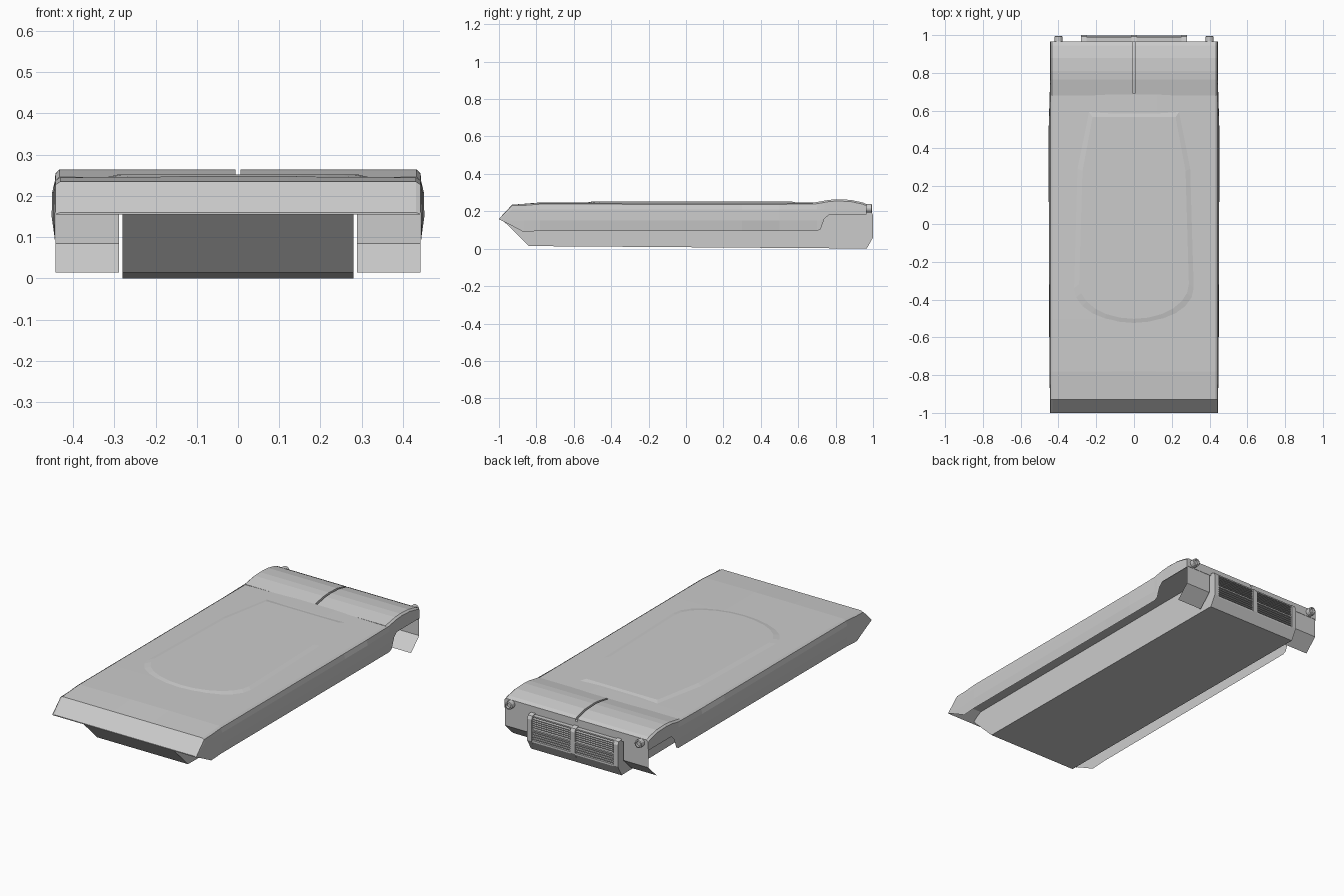
import bpy, bmesh, math

W = 0.443  # half width of the hull


def finish(name, bm):
    bmesh.ops.recalc_face_normals(bm, faces=bm.faces[:])
    me = bpy.data.meshes.new(name)
    bm.to_mesh(me)
    bm.free()
    ob = bpy.data.objects.new(name, me)
    bpy.context.collection.objects.link(ob)
    return ob


def loft(name, rings, closed=True, caps=True):
    bm = bmesh.new()
    vs = [[bm.verts.new(p) for p in r] for r in rings]
    n = len(rings[0])
    for a, b in zip(vs, vs[1:]):
        for i in range(n if closed else n - 1):
            j = (i + 1) % n
            bm.faces.new((a[i], a[j], b[j], b[i]))
    if caps:
        bm.faces.new(vs[0])
        bm.faces.new(vs[-1])
    return finish(name, bm)


def prism(name, profile, x0, x1):
    return loft(name, [[(x, y, z) for y, z in profile] for x in (x0, x1)])


def box(name, x0, x1, y0, y1, z0, z1):
    return prism(name, [(y0, z0), (y1, z0), (y1, z1), (y0, z1)], x0, x1)


def mirror(ob):
    m = ob.modifiers.new("mirror", 'MIRROR')
    m.use_axis = (True, False, False)
    return ob


# Lower hull tub with sloped front plate
prism("lower_hull", [(-0.94, 0.197), (-0.985, 0.157), (-0.84, 0.014), (0.95, 0.001),
                     (0.962, 0.001), (0.962, 0.2)], -0.28, 0.28)

# Upper hull: wedge nose and gently crowned deck
rings = []
for y, zb, ze, zc in [(-1, 0.155, 0.16, 0.16), (-0.93, 0.195, 0.235, 0.235),
                      (-0.78, 0.195, 0.245, 0.247), (-0.5, 0.195, 0.245, 0.248),
                      (0.6, 0.195, 0.244, 0.248), (0.69, 0.195, 0.244, 0.247)]:
    half = [(W, zb), (W, max(zb + 0.001, ze - 0.008)), (W - 0.012, ze), (0.12, zc)]
    rings.append([(x, y, z) for x, z in half] + [(-x, y, z) for x, z in reversed(half)])
loft("upper_hull", rings)

# Shallow raised panel on the deck with a curved front edge
outline = [(0.33 * math.sin(a), -0.35 - 0.2 * math.cos(a))
           for a in [math.pi * (i / 12 - 0.5) for i in range(13)]]
outline += [(0.31, 0.3), (0.25, 0.61), (-0.25, 0.61), (-0.31, 0.3)]
base = [(x, y, 0.243) for x, y in outline]
top = [(x * 0.88, 0.05 + (y - 0.05) * 0.92, 0.252) for x, y in outline]
loft("deck_panel", [base, top])

# Raised engine deck, split by a centre groove
deck = [(0.68, 0.195), (0.68, 0.246), (0.765, 0.261), (0.81, 0.264), (0.88, 0.261),
        (0.945, 0.247), (0.966, 0.238), (0.966, 0.19)]
inset = [(y, z - 0.009 if z > 0.2 else z) for y, z in deck]
mirror(loft("engine_deck", [[(x, y, z) for y, z in p]
                            for x, p in [(0.006, deck), (W - 0.01, deck), (W, inset)]]))
prism("groove_floor", [(y, z - 0.013 if z > 0.2 else z) for y, z in deck], -0.008, 0.008)

# Side skirts: thin sheets with a slight bulge at mid height
rows = []
for y, zb, zt, bulge in [(-1, 0.157, 0.16, 0), (-0.93, 0.122, 0.23, 0.001),
                         (-0.87, 0.09, 0.231, 0.002), (-0.78, 0.095, 0.238, 0.004),
                         (0.3, 0.095, 0.237, 0.008), (0.5, 0.095, 0.237, 0.008),
                         (0.7, 0.095, 0.24, 0.002), (0.72, 0.105, 0.243, 0.002),
                         (0.74, 0.16, 0.247, 0.001), (0.765, 0.182, 0.252, 0),
                         (0.88, 0.182, 0.252, 0), (0.966, 0.182, 0.229, 0)]:
    lo = min(max(0.15, zb + 0.001), zt - 0.001)
    hi = min(max(0.21, lo + 0.001), zt)
    rows.append([(W + 0.001, y, zb), (W + 0.001 + bulge, y, lo),
                 (W + 0.001 + bulge * 0.8, y, hi), (W, y, zt)])
mirror(loft("side_skirt", rows, closed=False, caps=False))

# Rear mud flaps, folded forward at the bottom
mirror(loft("mud_flap", [[(x, 0.964, 0.2), (x, 0.964, 0.085), (x, 0.892, 0.015)]
                         for x in (0.288, W)], closed=False, caps=False))

# Rear grille: side frames, centre post, backing and slats
frame = [(0.955, 0.0), (0.966, 0.0), (1.0, 0.06), (1.0, 0.18), (0.992, 0.197), (0.955, 0.205)]
mirror(prism("grille_side_frame", frame, 0.252, 0.28))
prism("grille_centre_post", frame, -0.014, 0.014)
lower = [(0.955, 0.0), (0.966, 0.0), (0.996, 0.054), (0.996, 0.064), (0.955, 0.064)]
mirror(prism("grille_lower_plate", lower, 0.01, 0.255))
mirror(box("grille_mid_bar", 0.01, 0.255, 0.955, 0.997, 0.119, 0.127))
mirror(box("grille_top_bar", 0.01, 0.255, 0.955, 0.99, 0.19, 0.197))
for i in range(4):
    z = 0.07 + i * 0.0125
    mirror(box("grille_wide_slat", 0.01, 0.255, 0.96, 0.995, z, z + 0.006))
for i in range(5):
    z = 0.134 + i * 0.0112
    mirror(prism("grille_louvre", [(0.96, z + 0.004), (0.994, z), (0.994, z + 0.004),
                                   (0.96, z + 0.008)], 0.01, 0.255))

# Round tail lights with a recessed lens
prof = [(0.022, 0.962), (0.022, 0.993), (0.015, 0.995), (0.013, 0.984)]
mirror(loft("tail_light", [[(0.4 + r * math.cos(t), y, 0.216 + r * math.sin(t))
                            for t in [math.tau * k / 12 for k in range(12)]]
                           for r, y in prof]))
